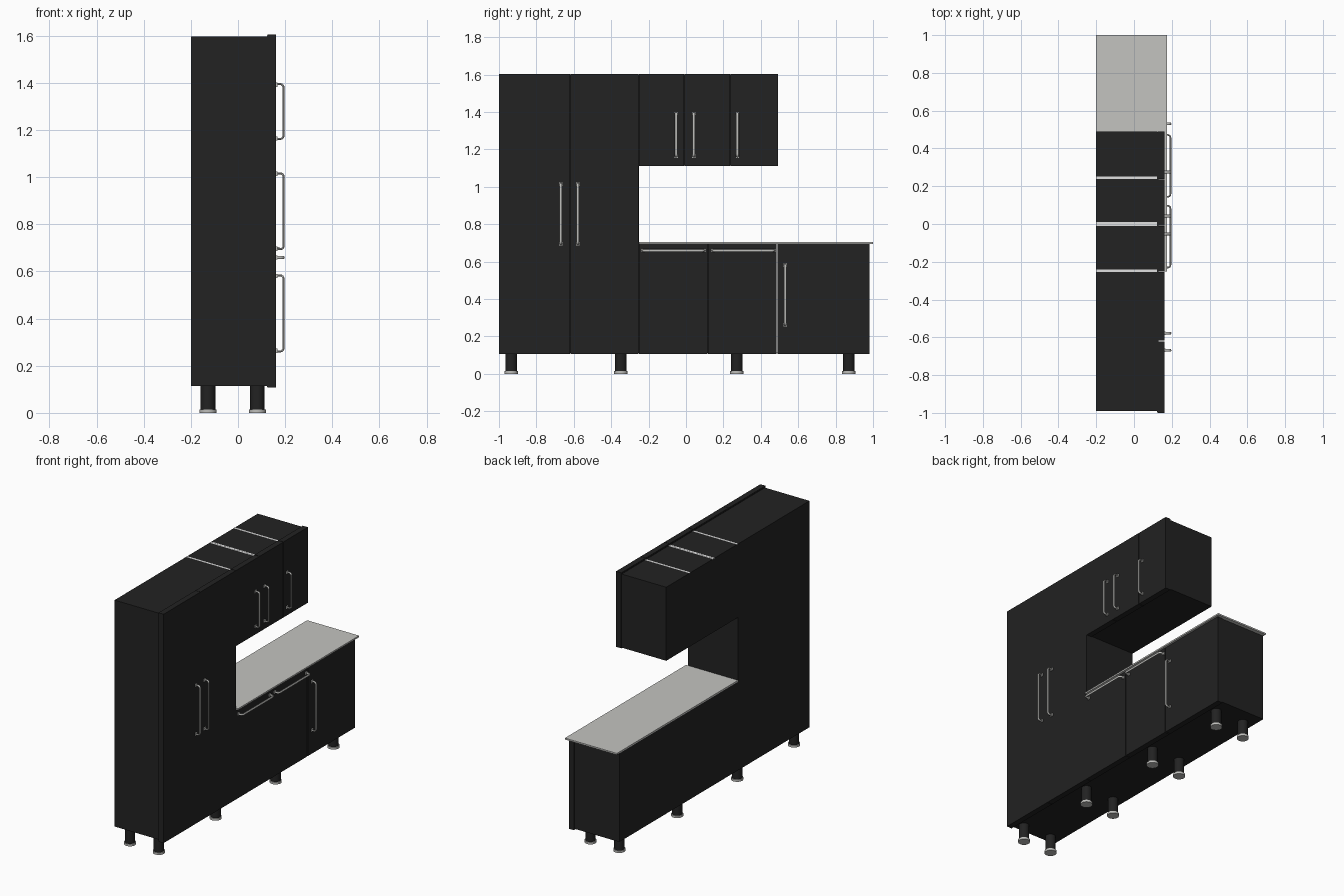
import bpy, math
from mathutils import Vector

if "Cube" in bpy.data.objects:
    bpy.data.objects.remove(bpy.data.objects["Cube"])


def mat(name, c):
    m = bpy.data.materials.new(name)
    m.diffuse_color = (*c, 1)
    m.use_nodes = True
    m.node_tree.nodes["Principled BSDF"].inputs["Base Color"].default_value = m.diffuse_color
    return m


BLACK = mat("black_laminate", (0.016, 0.016, 0.016))
STONE = mat("pale_grey_worktop", (0.55, 0.55, 0.53))
WHITE = mat("white_panel", (0.75, 0.75, 0.75))
METAL = mat("brushed_metal", (0.52, 0.52, 0.50))


def box(name, x, y, z, m):
    """Box from (min, max) pairs on each axis."""
    bpy.ops.mesh.primitive_cube_add(size=1)
    o = bpy.context.object
    o.name = name
    o.location = [(a + b) / 2 for a, b in (x, y, z)]
    o.scale = [b - a for a, b in (x, y, z)]
    bpy.ops.object.transform_apply(location=True, scale=True)
    o.data.materials.append(m)
    return o


def cylinder(name, x, y, z, r, m):
    bpy.ops.mesh.primitive_cylinder_add(vertices=32, radius=r, depth=z[1] - z[0],
                                        location=(x, y, sum(z) / 2))
    o = bpy.context.object
    o.name = name
    o.data.materials.append(m)
    bpy.ops.object.shade_smooth_by_angle()


def handle(name, y, z, length, horizontal=False):
    """Flattened bow handle on the door front, centred at y, z."""
    h, out, r = length / 2 - 0.004, 0.031, 0.014
    pts = [(0, -h)]
    for s in (-1, 1):
        arc = [(out - r + r * math.sin(a), s * (h - r + r * math.cos(a)))
               for a in (i * math.pi / 12 for i in range(7))]
        pts += arc if s < 0 else arc[::-1]
    pts.append((0, h))
    cu = bpy.data.curves.new(name, 'CURVE')
    cu.dimensions = '3D'
    cu.bevel_depth, cu.bevel_resolution, cu.use_fill_caps = 0.0045, 3, True
    sp = cu.splines.new('POLY')
    sp.points.add(len(pts) - 1)
    for p, (a, b) in zip(sp.points, pts):
        p.co = (a, 0, b, 1)
    o = bpy.data.objects.new(name, cu)
    bpy.context.collection.objects.link(o)
    o.data.materials.append(METAL)
    o.location = (DOOR_X[1], y, z)
    o.scale = (1, 1.6, 1)
    o.rotation_euler.x = math.pi / 2 if horizontal else 0
    # mounting plates at both ends
    for s in (-1, 1):
        d = s * (h - 0.002)
        cy, cz = (y + d, z) if horizontal else (y, z + d)
        box(name + "_mount", (DOOR_X[1] - 0.001, DOOR_X[1] + 0.006),
            (cy - 0.009, cy + 0.009), (cz - 0.009, cz + 0.009), METAL)


BODY_X = (-0.2, 0.122)
DOOR_X = (0.125, 0.162)

# cabinet carcasses
box("tall_cabinet", BODY_X, (-0.99, -0.252), (0.115, 1.596), BLACK)
box("upper_cabinet", BODY_X, (-0.252, 0.49), (1.115, 1.596), BLACK)
box("lower_cabinet", BODY_X, (-0.252, 0.975), (0.115, 0.694), BLACK)

# dark filler between carcasses and doors
FILL = (0.122, 0.13)
box("tall_filler", FILL, (-0.995, -0.254), (0.11, 1.6), BLACK)
box("upper_filler", FILL, (-0.254, 0.486), (1.115, 1.6), BLACK)
box("lower_filler", FILL, (-0.254, 0.975), (0.11, 0.694), BLACK)

# doors: name, y range, z range
DOORS = [
    ("tall_door", (-1.0, -0.621), (0.107, 1.604)),
    ("tall_door", (-0.618, -0.254), (0.107, 1.604)),
    ("upper_door", (-0.251, -0.01), (1.11, 1.604)),
    ("upper_door", (-0.007, 0.236), (1.11, 1.604)),
    ("upper_door", (0.239, 0.491), (1.11, 1.604)),
    ("lower_door", (-0.251, 0.114), (0.107, 0.694)),
    ("lower_door", (0.117, 0.484), (0.107, 0.694)),
    ("lower_door", (0.490, 0.98), (0.107, 0.694)),
]
for name, y, z in DOORS:
    box(name, DOOR_X, y, z, BLACK)

# pale panel edges showing on the upper cabinet top and in the lower door gap
for y, w in ((-0.247, 0.007), (-0.006, 0.005), (0.005, 0.005), (0.245, 0.007)):
    box("panel_edge", (-0.2, 0.122), (y - w, y + w), (1.592, 1.597), WHITE)
box("lower_panel_edge", (0.125, 0.158), (0.484, 0.490), (0.112, 0.694), WHITE)

# worktop
box("worktop", (-0.2, 0.176), (-0.252, 1.0), (0.694, 0.704), STONE)

# legs with metal feet
for x in (-0.127, 0.082):
    for y in (-0.935, -0.348, 0.272, 0.87):
        cylinder("leg", x, y, (0.014, 0.116), 0.031, BLACK)
        cylinder("foot", x, y, (0.0, 0.014), 0.036, METAL)

# handles
for y in (-0.669, -0.578):
    handle("tall_handle", y, 0.855, 0.33)
for y in (-0.053, 0.042, 0.275):
    handle("upper_handle", y, 1.278, 0.24)
for y in (-0.067, 0.308):
    handle("drawer_handle", y, 0.659, 0.335, True)
handle("lower_handle", 0.53, 0.422, 0.33)
